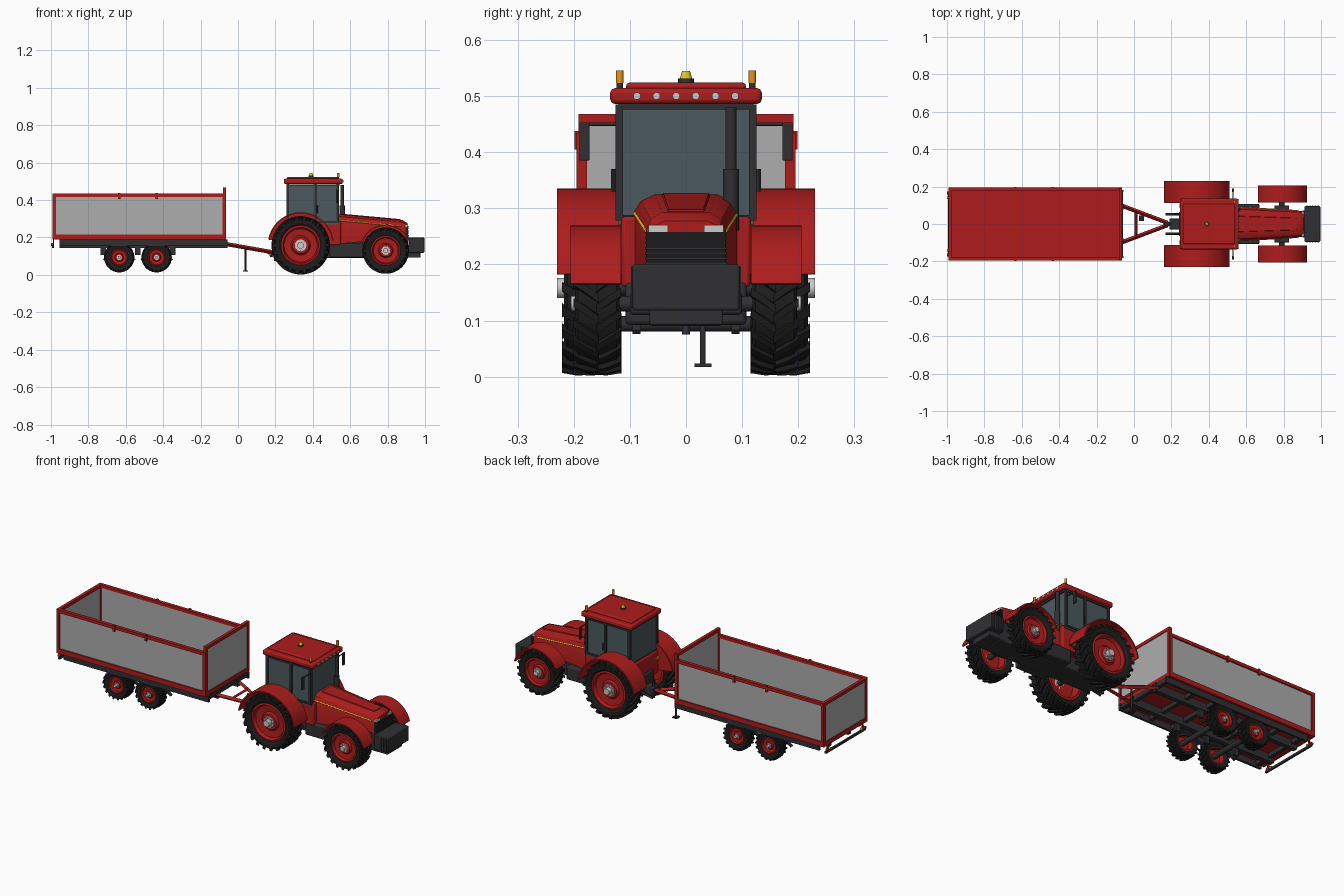
import bpy, bmesh
from math import sin, cos, pi, radians
from mathutils import Vector

if "Cube" in bpy.data.objects:
    bpy.data.objects.remove(bpy.data.objects["Cube"])

def material(name, r, g, b):
    m = bpy.data.materials.new(name)
    m.diffuse_color = (r, g, b, 1)
    m.use_nodes = True
    m.node_tree.nodes["Principled BSDF"].inputs["Base Color"].default_value = m.diffuse_color
    return m

RED = material("red_paint", .42, .012, .012)
BLACK = material("black_rubber", .012, .012, .013)
DARK = material("dark_metal", .03, .03, .033)
GLASS = material("tinted_glass", .07, .10, .11)
GREY = material("grey_panel", .42, .42, .42)
YELLOW = material("yellow", .75, .6, .02)
ORANGE = material("orange", .8, .3, .01)
LAMP = material("lamp", .7, .7, .7)

def build(name, lofts, mat, mirror=False, closed=False, bevel=0):
    """Mesh from lofts (lists of rings); mirrored over y when asked."""
    bm = bmesh.new()
    for rings in lofts:
        vs = [[bm.verts.new(p) for p in ring] for ring in rings]
        n, k = len(vs[0]), len(vs)
        for i in range(k if closed else k - 1):
            a, b = vs[i], vs[(i + 1) % k]
            for j in range(n):
                bm.faces.new((a[j], a[(j + 1) % n], b[(j + 1) % n], b[j]))
        if not closed:
            bm.faces.new(vs[0])
            bm.faces.new(vs[-1])
    bmesh.ops.remove_doubles(bm, verts=bm.verts, dist=1e-6)
    bmesh.ops.recalc_face_normals(bm, faces=bm.faces)
    me = bpy.data.meshes.new(name)
    bm.to_mesh(me)
    bm.free()
    me.materials.append(mat)
    ob = bpy.data.objects.new(name, me)
    bpy.context.collection.objects.link(ob)
    if bevel:
        b = ob.modifiers.new("bevel", 'BEVEL')
        b.width, b.segments = bevel, 2
    if mirror:
        m = ob.modifiers.new("mirror", 'MIRROR')
        m.use_axis = (False, True, False)
    return ob

def cuboid(x0, x1, y0, y1, z0, z1):
    return [[(x, y0, z0), (x, y1, z0), (x, y1, z1), (x, y0, z1)] for x in (x0, x1)]

def box(name, dims, mat, **kw):
    return build(name, [cuboid(*dims)], mat, **kw)

def tube(p, q, r, r2=None, n=16):
    p, q = Vector(p), Vector(q)
    rot = (q - p).to_track_quat('Z', 'Y')
    return [[c + rot @ Vector((s * cos(2 * pi * i / n), s * sin(2 * pi * i / n), 0)) for i in range(n)]
            for c, s in ((p, r), (q, r if r2 is None else r2))]

def rod(name, p, q, r, mat, r2=None, n=16, **kw):
    return build(name, [tube(p, q, r, r2, n)], mat, **kw)

def beam(p, q, r):
    """Square bar between two points."""
    return tube(p, q, r, n=4)

def lathe(name, profile, c, mat, n=48):
    rings = [[(c[0] + r * cos(t), c[1] + y, c[2] + r * sin(t)) for r, y in profile]
             for t in (2 * pi * i / n for i in range(n))]
    return build(name, [rings], mat, mirror=True, closed=True)

def arc(cx, cz, r0, r1, a0, a1, y0, y1, n=24):
    rings = []
    for i in range(n + 1):
        t = radians(a0 + (a1 - a0) * i / n)
        rings.append([(cx + r * cos(t), y, cz + r * sin(t)) for r, y in ((r0, y0), (r1, y0), (r1, y1), (r0, y1))])
    return rings

def wheel(name, c, R, w, rim, lugs, hub):
    cx, cy, cz = c
    lathe(name + "_tyre", [(rim, -.36 * w), (.75 * R, -.45 * w), (.87 * R, -.46 * w), (.92 * R, -.4 * w), (.93 * R, 0),
                           (.92 * R, .4 * w), (.87 * R, .46 * w), (.75 * R, .45 * w), (rim, .36 * w)], c, BLACK)
    # chevron tread bars
    bars, pitch = [], 2 * pi / lugs
    for k in range(lugs):
        for s in (-1, 1):
            a = pitch * (k + s * .25)
            rings = []
            for y, da, ro, ri in ((-.02, 0, 1, .9), (.25, .45, 1, .9), (.49, .8, .975, .86), (.48, .85, .86, .8)):
                rings.append([(cx + r * R * cos(a + pitch * (da + e)), cy + s * y * w, cz + r * R * sin(a + pitch * (da + e)))
                              for r, e in ((ri, -.23), (ro, -.19), (ro, .19), (ri, .23))])
            bars.append(rings)
    build(name + "_tread", bars, BLACK, mirror=True)
    # dished rim, hub and bolts
    lathe(name + "_rim", [(rim * 1.03, .37 * w), (rim * .92, .40 * w), (rim * .85, .24 * w), (rim * .5, .2 * w), (rim * .42, .3 * w),
                          (0, .3 * w), (0, 0), (rim * .8, 0), (rim * .9, -.38 * w), (rim * 1.03, -.37 * w)], c, RED)
    parts = [tube((cx, cy, cz), (cx, cy + .34 * w, cz), rim * .3), tube((cx, cy, cz), (cx, hub, cz), rim * .17)]
    for k in range(8):
        px, pz = cx + rim * .24 * cos(k * pi / 4), cz + rim * .24 * sin(k * pi / 4)
        parts.append(tube((px, cy, pz), (px, cy + .4 * w, pz), rim * .05, n=6))
    build(name + "_hub", parts, LAMP, mirror=True)
    rod(name + "_axle", (cx, -cy, cz), (cx, cy, cz), .014, DARK)

wheel("rear_wheel", (.335, .168, .158), .156, .108, .104, 22, .23)
wheel("front_wheel", (.79, .158, .13), .124, .086, .078, 20, .205)
for nm, x in (("trailer_front_wheel", -.435), ("trailer_rear_wheel", -.635)):
    wheel(nm, (x, .15, .094), .081, .064, .046, 18, .188)

# tractor fenders
build("rear_fender", [arc(.336, .158, .17, .177, 8, 170, .115, .23),
                      arc(.336, .158, .06, .175, 8, 170, .112, .12)], RED, mirror=True)
build("front_fender", [arc(.79, .13, .132, .139, 15, 156, .116, .206)], RED, mirror=True)

# tractor chassis
box("engine_block", (.24, .91, -.065, .065, .09, .2), DARK, bevel=.006)
box("side_tank", (.49, .67, .05, .108, .092, .168), DARK, mirror=True, bevel=.008)
box("lower_body", (.25, .55, -.115, .115, .16, .285), RED, bevel=.006)
box("axle_carrier", (.75, .83, -.1, .1, .11, .15), DARK, bevel=.006)

# hood: lofted sections (x, half width, top, bottom)
rings = []
for x, w, t, b in ((.53, .092, .325, .165), (.88, .071, .293, .195), (.905, .067, .277, .2)):
    half = [(w, b), (w, t - .03), (w * .88, t - .012), (w * .6, t)]
    rings.append([(x, y, z) for y, z in half] + [(x, -y, z) for y, z in reversed(half)])
build("hood", [rings], RED)
build("hood_ridge", [[[(x, y, z + d) for y, d in ((-w, -.01), (w, -.01), (w * .85, .004), (-w * .85, .004))]
                      for x, w, z in ((.55, .048, .323), (.87, .036, .294))]], RED)
build("hood_stripe", [beam((.54, .0915, .291), (.875, .0715, .26), .003)], YELLOW, mirror=True)
box("grille", (.895, .908, -.07, .07, .195, .255), BLACK)
build("grille_slats", [cuboid(.9, .913, -.073, .073, .2 + i * .009, .204 + i * .009) for i in range(7)], DARK)
box("headlight", (.895, .909, .032, .067, .257, .27), LAMP, mirror=True)

# front ballast
box("ballast_weight", (.912, .996, -.095, .095, .118, .2), DARK, bevel=.004)
build("ballast_ribs", [cuboid(.922 + i * .015, .928 + i * .015, -.098, .098, .122, .196) for i in range(5)], DARK)
box("ballast_bracket", (.88, .975, -.065, .065, .092, .12), DARK, bevel=.003)

# cab
box("cab_glass", (.265, .536, -.12, .12, .27, .482), GLASS)
posts = [cuboid(x, x + .014, .112, .126, .28, .485) for x in (.26, .408, .526)]
posts += [cuboid(.26, .54, .112, .126, z, z + .01) for z in (.278, .474)]
build("cab_frame_side", posts, DARK, mirror=True)
build("cab_frame_cross", [cuboid(x, x + .012, -.12, .12, z, z + .01) for x in (.26, .53) for z in (.278, .476)], DARK)
build("door_handle", [beam((.425, .13, .33), (.425, .13, .37), .004)], DARK, mirror=True)
box("roof", (.245, .56, -.135, .135, .486, .514), RED, bevel=.008)
box("roof_top", (.262, .54, -.107, .107, .51, .524), RED, bevel=.006)
build("roof_lights", [tube((.55, y, .5), (.563, y, .5), .0065) for y in (-.0875, -.0525, -.0175, .0175, .0525, .0875)], LAMP)
rod("beacon_base", (.39, 0, .522), (.39, 0, .531), .014, DARK)
rod("beacon", (.39, 0, .531), (.39, 0, .545), .011, YELLOW, r2=.007)
rod("marker_base", (.535, .118, .51), (.535, .118, .525), .006, DARK, mirror=True)
rod("marker_lamp", (.535, .118, .523), (.535, .118, .546), .007, ORANGE, mirror=True)
box("mirror", (.524, .534, .172, .19, .385, .453), DARK, mirror=True, bevel=.002)
rod("mirror_arm", (.53, .12, .45), (.53, .182, .45), .003, DARK, mirror=True)
build("exhaust", [tube((.557, .08, .26), (.557, .08, .37), .0145), tube((.557, .08, .36), (.557, .08, .48), .01)], DARK)

# rear hitch
box("hitch_block", (.19, .26, -.03, .03, .09, .14), DARK, bevel=.004)
build("lift_arm", [tube((.17, .052, .1), (.27, .052, .12), .006), tube((.215, .052, .105), (.26, .052, .2), .004)], DARK, mirror=True)
rod("tow_pin", (.2, 0, .075), (.2, 0, .16), .007, DARK)
box("rear_lamp", (.243, .252, .085, .11, .24, .255), ORANGE, mirror=True)

# trailer drawbar and stand
build("drawbar", [beam((-.07, .1, .166), (.18, .006, .122), .011)], RED, mirror=True)
build("drawbar_brace", [beam((.01, -.07, .152), (.01, .07, .152), .008)], RED)
rod("tow_eye", (.16, 0, .123), (.21, 0, .115), .012, DARK)
build("support_leg", [tube((.04, .03, .022), (.04, .03, .15), .005),
                      cuboid(.026, .054, .015, .045, .017, .023)], DARK)

# trailer chassis
box("chassis_rail", (-.955, -.055, .075, .1, .145, .19), DARK, mirror=True)
build("chassis_crossbars", [cuboid(x, x + .02, -.17, .17, .165, .19) for x in (-.94, -.8, -.67, -.535, -.4, -.26, -.08)], DARK)
build("side_rail", [cuboid(-.955, -.055, .17, .182, .155, .19)], DARK, mirror=True)
springs = [cuboid(x - .015, x + .015, .08, .096, .105, .15) for x in (-.72, -.535, -.35)]
springs += [arc(x, -.02, .125, .135, 50, 130, .081, .095, 10) for x in (-.635, -.435)]
build("leaf_springs", springs, DARK, mirror=True)

# trailer body
box("floor", (-.99, -.065, -.188, .188, .188, .204), RED)
box("side_panel", (-.985, -.07, .178, .187, .2, .428), GREY, mirror=True)
rails = [cuboid(-.99, -.065, .176, .195, z, z + h) for z, h in ((.188, .027), (.417, .017))]
rails += [cuboid(x, x + .018, .176, .195, .188, .434) for x in (-.992, -.083)]
build("side_frame", rails, RED, mirror=True)
for nm, x, top in (("tailgate", -.99, .434), ("headboard", -.077, .468)):
    box(nm + "_panel", (x + .002, x + .01, -.182, .182, .2, top - .005), GREY)
    build(nm + "_frame", [cuboid(x - .003, x + .014, -.192, .192, z, z + h) for z, h in ((.188, .024), (top - .017, .017))]
          + [cuboid(x - .003, x + .014, s * .184 - .008, s * .184 + .008, .19, top) for s in (-1, 1)], RED)
build("rail_catches", [cuboid(x - .006, x + .006, .19, .199, .405, .438) for x in (-.635, -.435)], RED, mirror=True)

# rear light bar
box("light_bar", (-.994, -.984, -.175, .175, .145, .157), DARK)
box("light_bar_hanger", (-.99, -.984, .15, .16, .15, .192), RED, mirror=True)
build("tail_lamp", [tube((-1, .165, .163), (-.986, .165, .163), .008)], RED, mirror=True)
build("turn_lamp", [tube((-1, .14, .163), (-.986, .14, .163), .007)], ORANGE, mirror=True)

bpy.ops.object.select_all(action='SELECT')
bpy.context.view_layer.objects.active = bpy.context.selected_objects[0]
bpy.ops.object.shade_smooth_by_angle(angle=radians(30))
